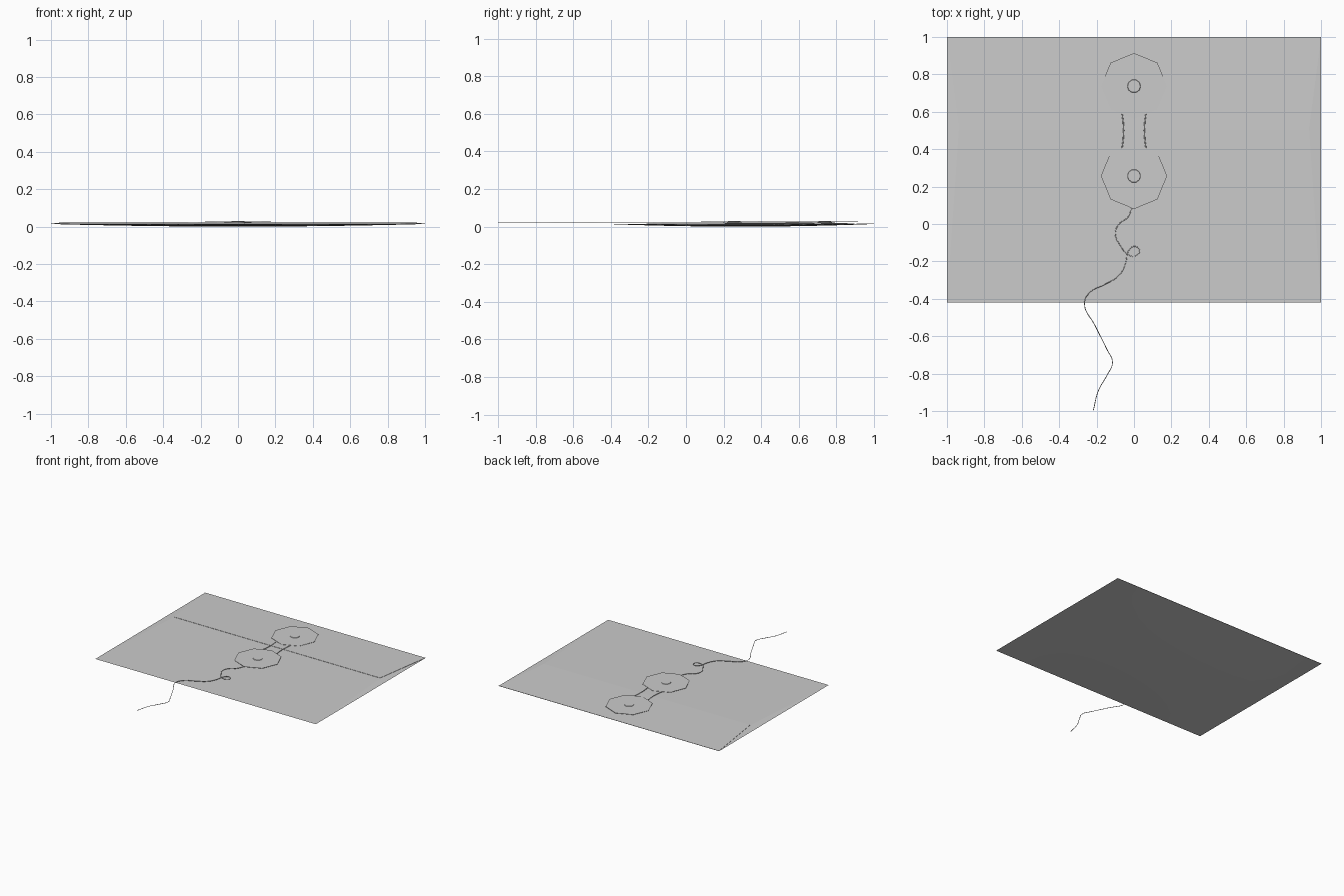
import bpy
import bmesh
from math import pi

cube = bpy.data.objects.get("Cube")
if cube:
    bpy.data.objects.remove(cube, do_unlink=True)

FRONT_Y, BACK_Y = -0.42, 1.0
MID_Y = (FRONT_Y + BACK_Y) / 2
HALF_Y = (BACK_Y - FRONT_Y) / 2
RIM_Z = 0.014
FLAP_Y, FLAP_X = 0.505, 0.935


def finish(name, bm):
    mesh = bpy.data.meshes.new(name)
    bm.to_mesh(mesh)
    bm.free()
    obj = bpy.data.objects.new(name, mesh)
    bpy.context.collection.objects.link(obj)
    return obj


def sheet(name, faces):
    bm = bmesh.new()
    for pts in faces:
        bm.faces.new([bm.verts.new(p) for p in pts])
    bmesh.ops.remove_doubles(bm, verts=bm.verts, dist=0.0001)
    return finish(name, bm)


def thread(name, points, radius, z, cyclic=False):
    curve = bpy.data.curves.new(name, "CURVE")
    curve.dimensions = "3D"
    curve.bevel_depth = radius
    curve.bevel_resolution = 1
    curve.resolution_u = 5
    curve.use_fill_caps = True
    spline = curve.splines.new("BEZIER")
    spline.bezier_points.add(len(points) - 1)
    for bp, (x, y) in zip(spline.bezier_points, points):
        bp.co = (x, y, z)
        bp.handle_left_type = bp.handle_right_type = "AUTO"
    spline.use_cyclic_u = cyclic
    obj = bpy.data.objects.new(name, curve)
    bpy.context.collection.objects.link(obj)
    return obj


# Back panel, sagging gently towards its middle
bm = bmesh.new()
bmesh.ops.create_grid(bm, x_segments=12, y_segments=12, size=1)
for v in bm.verts:
    x, t = v.co.x, v.co.y
    v.co.y = MID_Y + t * HALF_Y
    v.co.z = RIM_Z * (1 - (1 - x * x) * (1 - t * t))
for f in bm.faces:
    f.smooth = True
bmesh.ops.reverse_faces(bm, faces=bm.faces)
finish("back_panel", bm)

# Front panel with the tapering side gussets that join it to the back
pocket_z = 0.020
faces = [[(-1, FRONT_Y, RIM_Z), (1, FRONT_Y, RIM_Z),
          (FLAP_X, FLAP_Y + 0.02, pocket_z), (-FLAP_X, FLAP_Y + 0.02, pocket_z)]]
for s in (1, -1):
    gusset = [(s, FRONT_Y, RIM_Z), (s, BACK_Y, RIM_Z),
              (s * FLAP_X, FLAP_Y + 0.02, pocket_z)]
    faces.append(gusset if s == 1 else gusset[::-1])
sheet("front_panel", faces)

# Closing flap folded over from the back edge
flap = sheet("flap", [[(-FLAP_X, FLAP_Y, 0.023), (FLAP_X, FLAP_Y, 0.023),
                       (1, BACK_Y, RIM_Z + 0.002), (-1, BACK_Y, RIM_Z + 0.002)]])
solid = flap.modifiers.new("paper", "SOLIDIFY")
solid.thickness = 0.002

# Octagonal paper washers, each held by a small rivet
for label, y in (("lower", 0.257), ("upper", 0.737)):
    bm = bmesh.new()
    bmesh.ops.create_cone(bm, cap_ends=True, segments=8, radius1=0.177,
                          radius2=0.177, depth=0.002)
    washer = finish(label + "_washer", bm)
    washer.location = (0, y, 0.026)

    bm = bmesh.new()
    bmesh.ops.create_cone(bm, cap_ends=True, segments=10, radius1=0.043,
                          radius2=0.034, depth=0.012)
    rivet = finish(label + "_rivet", bm)
    rivet.location = (0, y, 0.024)
    rivet.rotation_euler.z = pi / 10

# String wound round both rivets
wound = [(0.055, 0.26), (0.055, 0.5), (0.055, 0.73), (0, 0.79),
         (-0.055, 0.73), (-0.055, 0.5), (-0.055, 0.26), (0, 0.2)]
thread("wound_string", wound, 0.003, 0.0235, cyclic=True)

# Loose tail with a little curl, hanging past the front edge
tail = [(0, 0.2), (-0.03, 0.04), (-0.08, 0.0), (-0.1, -0.05), (-0.07, -0.12),
        (-0.03, -0.165), (0.01, -0.17), (0.03, -0.14), (0.0, -0.12),
        (-0.03, -0.145), (-0.045, -0.21), (-0.08, -0.275), (-0.16, -0.325),
        (-0.235, -0.365), (-0.265, -0.425), (-0.21, -0.54), (-0.145, -0.67),
        (-0.115, -0.74), (-0.145, -0.81), (-0.19, -0.89), (-0.218, -0.998)]
thread("string_tail", tail, 0.002, 0.021)
